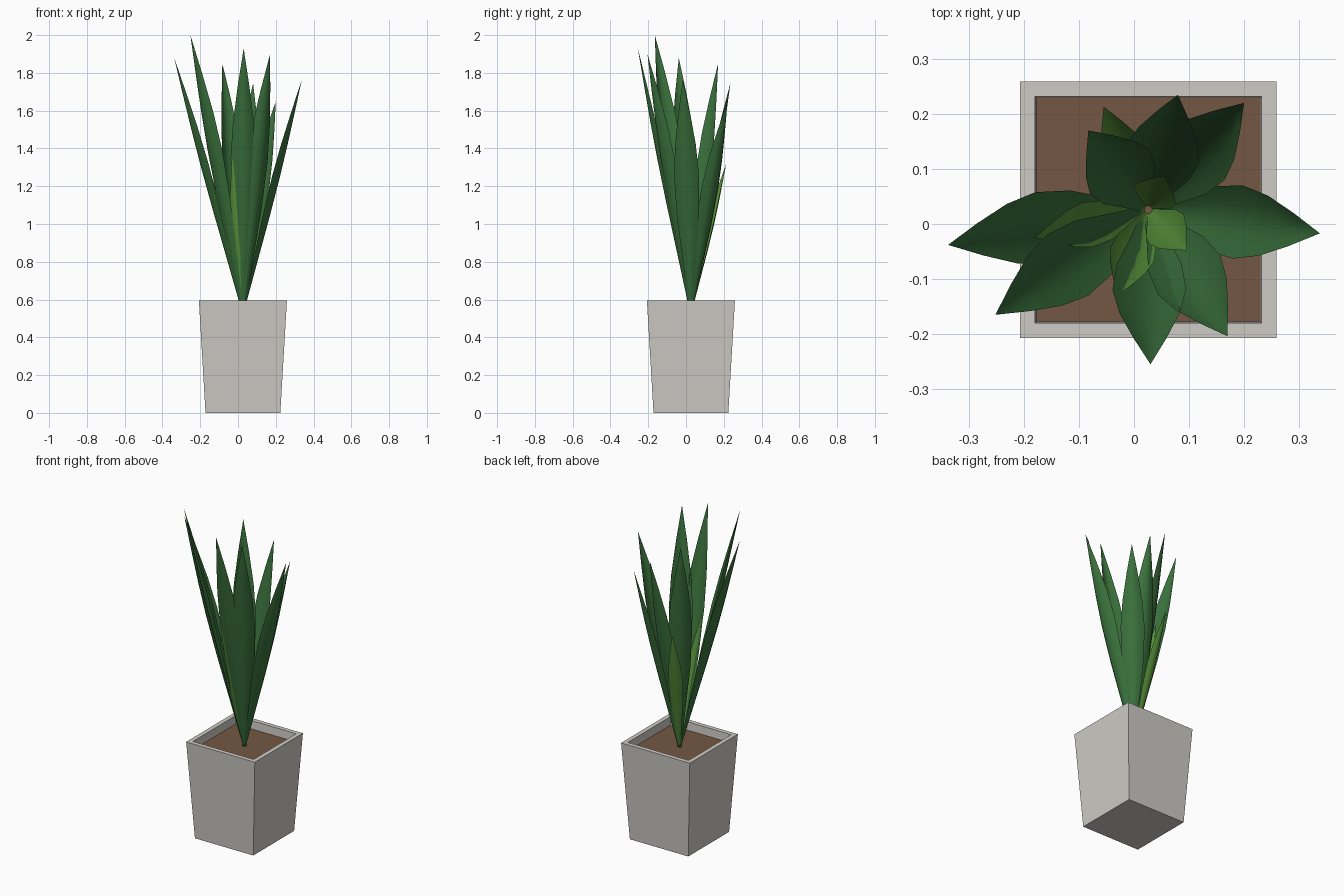
import bpy, bmesh, math
from mathutils import Vector

if "Cube" in bpy.data.objects:
    bpy.data.objects.remove(bpy.data.objects["Cube"])

CX = CY = 0.026      # pot and plant axis
SOIL_Z = 0.545


def material(name, rgb):
    m = bpy.data.materials.new(name)
    m.diffuse_color = (*rgb, 1)
    m.use_nodes = True
    m.node_tree.nodes["Principled BSDF"].inputs["Base Color"].default_value = m.diffuse_color
    return m


POT = material("pale grey ceramic", (0.62, 0.60, 0.56))
SOIL = material("brown soil", (0.175, 0.095, 0.055))
DARK = material("dark green", (0.042, 0.165, 0.045))
LIGHT = material("light green", (0.10, 0.30, 0.045))


def make_object(name, bm, mat):
    mesh = bpy.data.meshes.new(name)
    bm.to_mesh(mesh)
    bm.free()
    mesh.materials.append(mat)
    obj = bpy.data.objects.new(name, mesh)
    bpy.context.collection.objects.link(obj)
    return obj


def square_ring(bm, half, z):
    return [bm.verts.new((CX + sx * half, CY + sy * half, z))
            for sx, sy in ((-1, -1), (1, -1), (1, 1), (-1, 1))]


# Tapered square pot: outside wall, flat rim, inside wall
bm = bmesh.new()
rings = [square_ring(bm, h, z) for h, z in
         ((0.198, 0), (0.233, 0.595), (0.206, 0.595), (0.203, 0.53))]
bm.faces.new(rings[0][::-1])
for a, b in zip(rings, rings[1:]):
    for i in range(4):
        j = (i + 1) % 4
        bm.faces.new((a[i], a[j], b[j], b[i]))
make_object("pot", bm, POT)

# Soil surface
bm = bmesh.new()
bm.faces.new(square_ring(bm, 0.2035, SOIL_Z))
make_object("soil", bm, SOIL)

# Half width of a blade along its length
PROFILE = ((0, 0.010), (0.2, 0.034), (0.4, 0.059), (0.58, 0.067),
           (0.72, 0.055), (0.86, 0.030))
ACROSS = (-1, -0.5, 0, 0.5, 1)


def blade(name, tip, scale, mat):
    """Pointed blade, cupped towards the plant axis."""
    base, tip = Vector((CX, CY, SOIL_Z)), Vector(tip)
    out = Vector((tip.x - CX, tip.y - CY, 0)).normalized()
    side = Vector((-out.y, out.x, 0))
    bm = bmesh.new()
    rows = []
    for t, w in PROFILE:
        w *= scale
        mid = base.lerp(tip, t) + out * 0.006 * (1 - t)
        rows.append([bm.verts.new(mid + side * w * s + out * w * (0.2 - 0.5 * s * s))
                     for s in ACROSS])
    point = bm.verts.new(tip)
    for a, b in zip(rows, rows[1:]):
        for i in range(4):
            bm.faces.new((a[i], a[i + 1], b[i + 1], b[i]))
    for i in range(4):
        bm.faces.new((rows[-1][i], rows[-1][i + 1], point))
    for f in bm.faces:
        f.smooth = True
    make_object(name, bm, mat)


# Tall outer leaves
TALL = ((-0.338, -0.038, 1.88), (-0.252, -0.165, 2.0), (0.03, -0.255, 1.93),
        (0.17, -0.204, 1.90), (0.338, -0.017, 1.765), (0.20, 0.22, 1.65),
        (0.08, 0.235, 1.745), (-0.083, 0.17, 1.85))
for n, tip in enumerate(TALL):
    blade(f"tall_leaf_{n + 1}", tip, 1.0, DARK)

# Short young leaves
SHORT = ((-0.055, 0.213, 1.32), (-0.18, -0.025, 1.38), (-0.03, -0.13, 1.35),
         (0.095, -0.048, 1.13), (0.055, 0.088, 1.2))
for n, tip in enumerate(SHORT):
    blade(f"young_leaf_{n + 1}", tip, 0.62, LIGHT)
